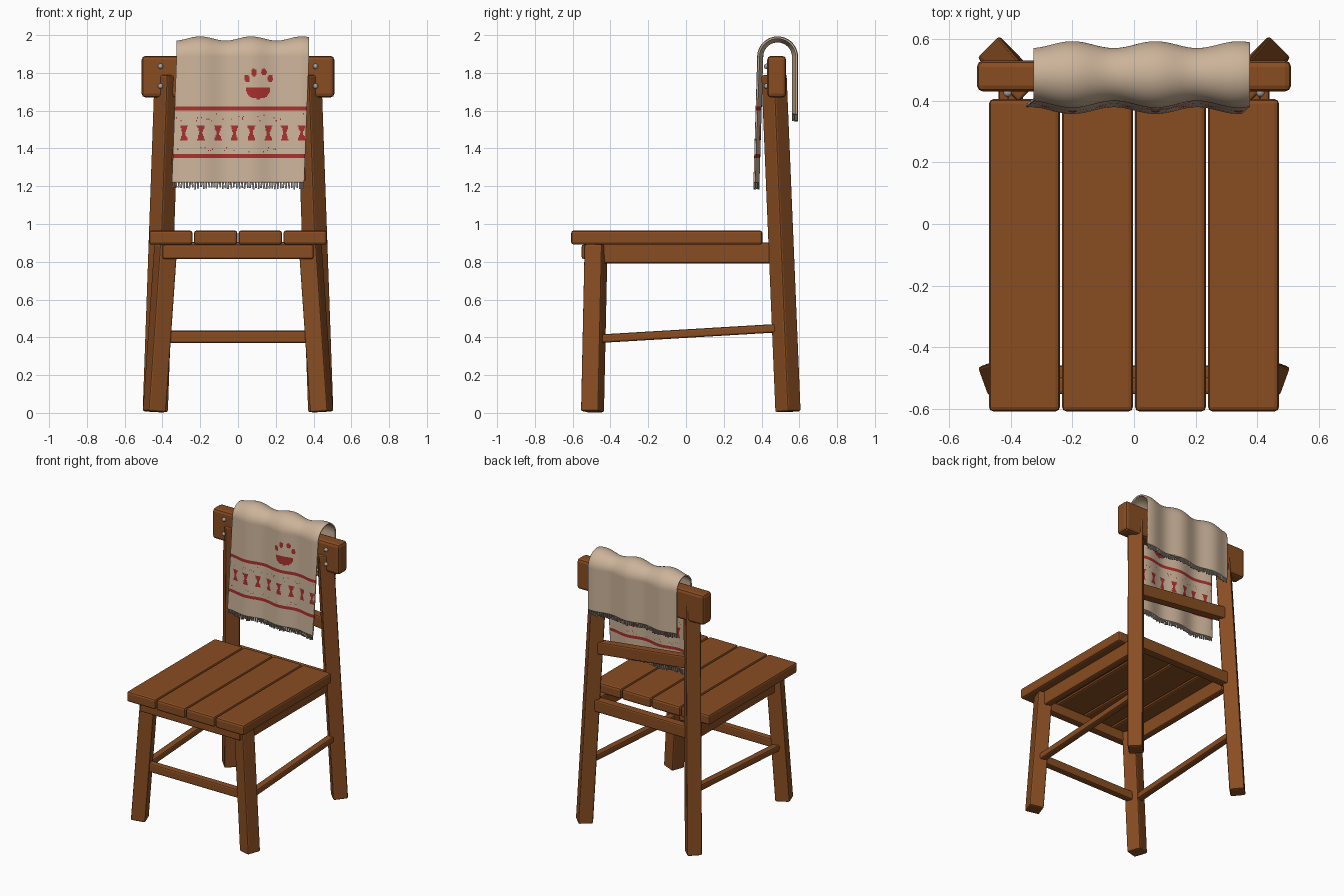
import bpy, bmesh, math, random
from mathutils import Vector, Matrix

random.seed(4)
cube = bpy.data.objects.get("Cube")
if cube:
    bpy.data.objects.remove(cube, do_unlink=True)


def material(name, rgb):
    m = bpy.data.materials.new(name)
    m.use_nodes = True
    m.diffuse_color = (*rgb, 1)
    m.node_tree.nodes["Principled BSDF"].inputs["Base Color"].default_value = (*rgb, 1)
    return m


wood = material("brown wood", (0.25, 0.075, 0.016))
cloth = material("beige cloth", (0.60, 0.45, 0.32))
red = material("red print", (0.38, 0.03, 0.025))
thread = material("dull fringe thread", (0.30, 0.25, 0.20))
metal = material("grey metal", (0.38, 0.37, 0.36))


def finish(name, bm, *mats):
    mesh = bpy.data.meshes.new(name)
    bm.to_mesh(mesh)
    bm.free()
    for m in mats:
        mesh.materials.append(m)
    ob = bpy.data.objects.new(name, mesh)
    bpy.context.collection.objects.link(ob)
    return ob


def beam(name, start, end, width, depth, ref=(0, 0, 1), bevel=0.01):
    """Bevelled bar from start to end; width is measured along ref."""
    a, b = Vector(start), Vector(end)
    axis = (b - a).normalized()
    side = Vector(ref)
    side = (side - axis * side.dot(axis)).normalized()
    rot = Matrix((side, axis.cross(side), axis)).transposed().to_4x4()
    bm = bmesh.new()
    bmesh.ops.create_cube(bm, size=1)
    size = Matrix.Diagonal((width, depth, (b - a).length, 1))
    bm.transform(Matrix.Translation((a + b) / 2) @ rot @ size)
    ob = finish(name, bm, wood)
    mod = ob.modifiers.new("rounded edges", "BEVEL")
    mod.width, mod.segments = bevel, 2
    return ob


# Seat slats
for i in range(4):
    x = (i - 1.5) * 0.237
    beam(f"seat_slat_{i + 1}", (x, -0.608, 0.928), (x, 0.405, 0.928), 0.075, 0.23, bevel=0.014)

# Legs, side rails and stretchers
for s, label in ((-1, "right"), (1, "left")):
    t = math.radians(20)
    beam(f"front_leg_{label}", (s * 0.443, -0.495, 0.006), (s * 0.382, -0.476, 0.89),
         0.1, 0.1, (math.cos(t), -s * math.sin(t), 0))
    beam(f"back_leg_{label}", (s * 0.438, 0.54, 0.006), (s * 0.375, 0.466, 1.79),
         0.1, 0.1, (1, 1, 0))
    beam(f"side_apron_{label}", (s * 0.385, -0.48, 0.847), (s * 0.385, 0.47, 0.847), 0.11, 0.05)
    beam(f"side_stretcher_{label}", (s * 0.415, -0.47, 0.392), (s * 0.415, 0.51, 0.45), 0.045, 0.05)

# Cross bars
beam("front_apron", (-0.4, -0.525, 0.853), (0.4, -0.525, 0.853), 0.075, 0.055)
beam("back_apron", (-0.39, 0.5, 0.86), (0.39, 0.5, 0.86), 0.09, 0.06)
beam("front_stretcher", (-0.4, -0.485, 0.403), (0.4, -0.485, 0.403), 0.064, 0.05)
beam("crooked_back_rail", (-0.37, 0.485, 1.36), (0.38, 0.485, 1.27), 0.09, 0.06)
beam("top_rail", (-0.51, 0.48, 1.78), (0.51, 0.48, 1.78), 0.22, 0.1, bevel=0.02)

# Bolt heads
for s in (-1, 1):
    for z in (1.835, 1.73):
        bm = bmesh.new()
        bmesh.ops.create_uvsphere(bm, u_segments=12, v_segments=8, radius=0.014,
                                  matrix=Matrix.Translation((s * 0.41, 0.426, z)))
        ob = finish("bolt_head", bm, metal)
        ob.data.shade_smooth()

# Towel: a cross-section path swept sideways with soft folds
RADIUS, MID_Y, ARCH_Z = 0.092, 0.485, 1.885
FRONT, BACK = 0.665, 0.305
ARC = math.pi * RADIUS
LENGTH = FRONT + ARC + BACK
WIDTH = 0.7


def towel_point(u, d):
    """u runs across from 0 to 1; d is the distance up from the front hem."""
    if d < FRONT:
        y, z, n = MID_Y - RADIUS - 0.02 * (1 - d / FRONT), ARCH_Z - FRONT + d, (-1, 0)
    elif d < FRONT + ARC:
        a = (d - FRONT) / RADIUS
        n = (-math.cos(a), math.sin(a))
        y, z = MID_Y + RADIUS * n[0], ARCH_Z + RADIUS * n[1]
    else:
        y, z, n = MID_Y + RADIUS, ARCH_Z - (d - FRONT - ARC), (1, 0)
    x = (u - 0.5) * WIDTH + 0.025 * min(max(d / FRONT, 0), 1)
    wave = 0.011 * math.cos(math.tau * (x + 0.2) / 0.27)
    return Vector((x, y + n[0] * wave, z + n[1] * wave))


def in_ellipse(x, z, cx, cz, rx, rz):
    return ((x - cx) / rx) ** 2 + ((z - cz) / rz) ** 2 < 1


def is_red(x, y, z):
    if y > MID_Y - 0.05:
        return False
    # Stripes
    if abs(z - 1.61) < 0.011 or abs(z - 1.358) < 0.01:
        return True
    # Row of hourglass motifs
    dx = (x + 0.33) % 0.089 - 0.0445
    dz = abs(z - 1.482)
    if dz < 0.042 and abs(dx) < 0.007 + 0.35 * dz and abs(x) < 0.36:
        return True
    # Loose stitches
    if abs(z - 1.565) < 0.02 or abs(z - 1.39) < 0.015:
        return random.random() < 0.03
    # Paw
    if z < 1.725 and in_ellipse(x, z, 0.106, 1.71, 0.062, 0.048):
        return True
    toes = ((-0.058, 1.77), (-0.022, 1.802), (0.03, 1.805), (0.064, 1.77))
    return any(in_ellipse(x, z, 0.106 + tx, tz, 0.014, 0.02) for tx, tz in toes)


COLS, ROWS = 140, 175
bm = bmesh.new()
grid = [[bm.verts.new(towel_point(c / COLS, LENGTH * r / ROWS)) for c in range(COLS + 1)]
        for r in range(ROWS + 1)]
for r in range(ROWS):
    for c in range(COLS):
        f = bm.faces.new((grid[r][c], grid[r][c + 1], grid[r + 1][c + 1], grid[r + 1][c]))
        f.smooth = True
        f.material_index = int(is_red(*f.calc_center_median()))
towel = finish("towel", bm, cloth, red)
mod = towel.modifiers.new("cloth thickness", "SOLIDIFY")
mod.thickness, mod.offset = 0.01, 0

# Fringe strands along both hems
for label, hem in (("front", 0), ("back", LENGTH)):
    bm = bmesh.new()
    for i in range(48):
        top = towel_point((i + 0.5) / 48, hem)
        long = random.uniform(0.03, 0.042)
        lean = random.uniform(-0.006, 0.006)
        m = Matrix.Translation(top - Vector((0, 0, long / 2 - 0.005)))
        m = m @ Matrix.Rotation(lean / long, 4, "Y") @ Matrix.Diagonal((0.009, 0.008, long, 1))
        bmesh.ops.create_cube(bm, size=1, matrix=m)
    finish(f"towel_fringe_{label}", bm, thread)
